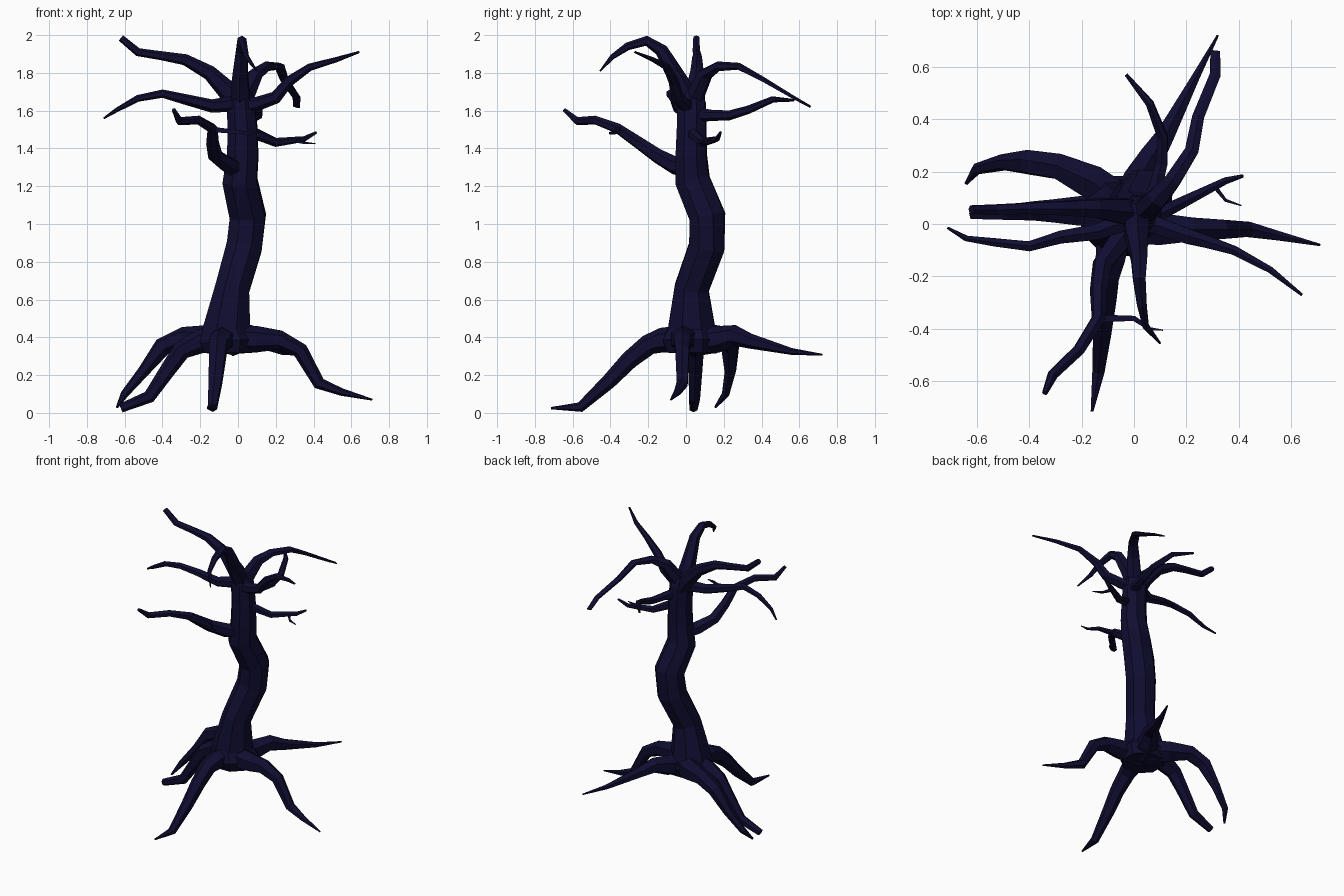
import bpy, bmesh, math
from mathutils import Vector

bark = bpy.data.materials.new("dark_bark")
bark.diffuse_color = (0.005, 0.004, 0.03, 1)


def tube(name, pts, sides=6, flat=1.0):
    """Tapered faceted tube; pts are (x, y, z, radius), flat squashes the tip height."""
    bm = bmesh.new()
    P = [Vector(p[:3]) for p in pts]
    n = len(P)
    T = [(P[min(i + 1, n - 1)] - P[max(i - 1, 0)]).normalized() for i in range(n)]
    side = T[0].cross(Vector((0, 0, 1)))
    if side.length < 0.3:
        side = Vector((1, 0, 0))
    rings = []
    for i in range(n):
        side = (side - T[i] * side.dot(T[i])).normalized()
        up = side.cross(T[i])
        r = pts[i][3]
        k = 1 + (flat - 1) * i / (n - 1)
        ring = []
        for s in range(sides):
            a = 2 * math.pi * (s + 0.5) / sides
            ring.append(bm.verts.new(P[i] + side * r * math.cos(a) + up * r * k * math.sin(a)))
        rings.append(ring)
    for a, b in zip(rings, rings[1:]):
        for s in range(sides):
            t = (s + 1) % sides
            bm.faces.new((a[s], a[t], b[t], b[s]))
    bm.faces.new(rings[0][::-1])
    bm.faces.new(rings[-1])
    bmesh.ops.recalc_face_normals(bm, faces=bm.faces)
    me = bpy.data.meshes.new(name)
    bm.to_mesh(me)
    bm.free()
    me.materials.append(bark)
    ob = bpy.data.objects.new(name, me)
    bpy.context.collection.objects.link(ob)
    return ob


# Twisting trunk
tube("trunk", [
    (-.05, .03, .32, .14), (-.05, .03, .38, .165), (-.06, .03, .45, .135),
    (-.03, .03, .66, .098), (.033, .11, .88, .102), (.052, .113, 1.04, .102),
    (.01, .035, 1.23, .098), (.025, .028, 1.36, .088), (.025, .03, 1.5, .083),
    (.015, .03, 1.64, .08), (.01, .03, 1.72, .05)], sides=8)

# Roots
tube("root_right", [
    (-.05, .0, .39, .08), (.1, -.02, .39, .07), (.22, -.02, .385, .052), (.33, -.02, .33, .042),
    (.43, -.02, .155, .033), (.55, -.045, .11, .02), (.71, -.08, .07, .005)])
tube("root_left", [
    (-.05, .05, .39, .08), (-.2, .05, .38, .065), (-.3, .05, .33, .05), (-.37, .05, .23, .042),
    (-.47, .045, .085, .034), (-.62, .04, .025, .024)])
tube("root_back_left", [
    (-.02, .06, .39, .08), (-.16, .16, .39, .075), (-.29, .22, .40, .055), (-.40, .235, .35, .05),
    (-.50, .235, .22, .032), (-.60, .21, .10, .022), (-.64, .155, .03, .007)])
tube("root_front", [
    (-.07, .02, .39, .08), (-.09, -.13, .385, .065), (-.105, -.2, .36, .055), (-.11, -.3, .28, .048),
    (-.12, -.41, .165, .04), (-.135, -.56, .03, .027), (-.16, -.715, .025, .006)])
tube("root_back", [
    (-.03, .05, .38, .08), (.02, .17, .39, .07), (.07, .26, .41, .055), (.12, .34, .38, .04),
    (.235, .56, .325, .018), (.32, .72, .308, .005)])

# Crown branches
tube("branch_upper_left", [
    (.01, .04, 1.6, .06), (-.05, .05, 1.70, .055), (-.15, .06, 1.80, .04), (-.28, .06, 1.87, .03),
    (-.40, .06, 1.89, .024), (-.53, .055, 1.91, .022), (-.62, .055, 1.985, .018)])
tube("branch_mid_left", [
    (.02, .03, 1.64, .045), (-.14, -.03, 1.625, .035), (-.28, -.05, 1.66, .028),
    (-.40, -.085, 1.69, .022), (-.53, -.07, 1.665, .018), (-.64, -.055, 1.605, .012),
    (-.71, -.015, 1.56, .005)])
tube("branch_upper_right", [
    (.0, .02, 1.62, .045), (.1, -.01, 1.635, .038), (.2, -.045, 1.67, .034), (.27, -.065, 1.755, .028),
    (.38, -.10, 1.83, .02), (.52, -.175, 1.87, .014), (.64, -.27, 1.91, .006)])
tube("branch_lower_right", [
    (.02, .02, 1.49, .035), (.10, .04, 1.475, .03), (.2, .09, 1.432, .024),
    (.35, .165, 1.45, .015), (.415, .183, 1.485, .007)])
tube("twig_lower_right", [
    (.31, .14, 1.44, .012), (.35, .09, 1.43, .008), (.41, .07, 1.425, .003)], sides=4)
tube("branch_back_arch", [
    (.02, .03, 1.64, .055), (.09, .10, 1.79, .045), (.15, .17, 1.835, .035), (.22, .28, 1.835, .03),
    (.245, .41, 1.765, .026), (.31, .57, 1.67, .024), (.31, .66, 1.62, .021)], flat=.25)
tube("branch_back_low", [
    (.03, .03, 1.58, .045), (.08, .13, 1.575, .03), (.105, .23, 1.575, .026), (.11, .33, 1.605, .022),
    (.06, .46, 1.66, .017), (-.03, .57, 1.655, .007)])
tube("branch_front_arch", [
    (.015, .03, 1.62, .06), (.01, -.04, 1.76, .05), (.02, -.13, 1.92, .035), (.02, -.21, 1.97, .027),
    (.03, -.31, 1.94, .021), (.045, -.39, 1.885, .014), (.10, -.455, 1.81, .004)])
tube("branch_front_low", [
    (.01, .03, 1.29, .05), (-.05, -.06, 1.31, .048), (-.12, -.15, 1.36, .04), (-.135, -.25, 1.43, .034),
    (-.135, -.36, 1.505, .028), (-.21, -.48, 1.55, .024), (-.31, -.575, 1.545, .022),
    (-.34, -.645, 1.605, .011)])
tube("twig_front_low", [
    (-.13, -.36, 1.50, .02), (.0, -.36, 1.487, .014), (.06, -.40, 1.48, .009),
    (.11, -.405, 1.485, .003)], sides=4)
